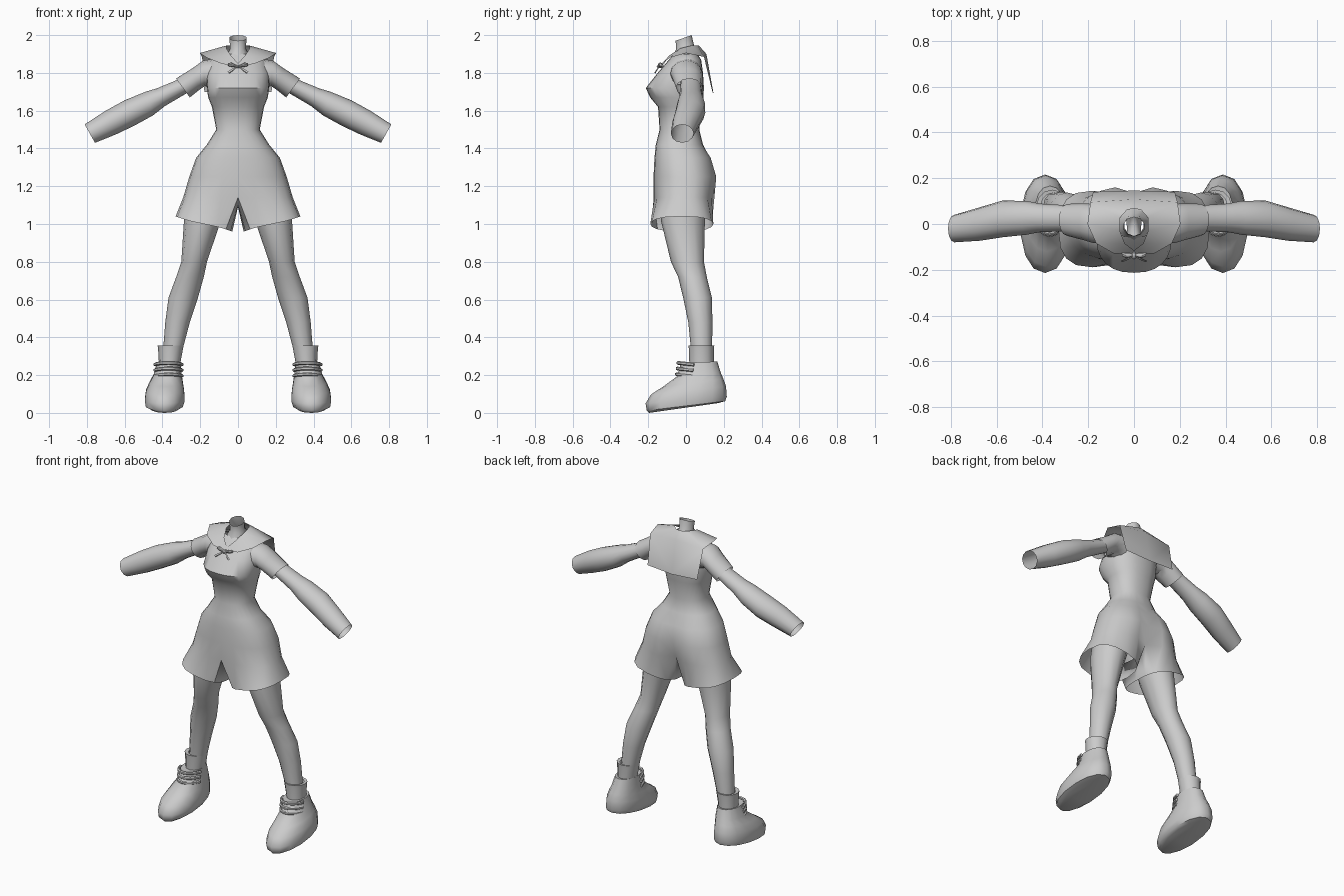
import bpy, bmesh
from math import sin, cos, pi, radians
from mathutils import Vector as V


def finish(name, bm, mirror=False, angle=40):
    bmesh.ops.remove_doubles(bm, verts=bm.verts, dist=0.0005)
    bmesh.ops.recalc_face_normals(bm, faces=bm.faces)
    me = bpy.data.meshes.new(name)
    bm.to_mesh(me)
    bm.free()
    ob = bpy.data.objects.new(name, me)
    bpy.context.collection.objects.link(ob)
    if mirror:
        m = ob.modifiers.new("mirror", 'MIRROR')
        m.use_clip = True
    bpy.ops.object.select_all(action='DESELECT')
    ob.select_set(True)
    bpy.context.view_layer.objects.active = ob
    bpy.ops.object.shade_smooth_by_angle(angle=radians(angle))
    return ob


def spow(v, e):
    return abs(v) ** e * (1 if v > 0 else -1)


def bridge(bm, a, b, closed=True):
    n = len(a)
    for i in range(n if closed else n - 1):
        j = (i + 1) % n
        bm.faces.new((a[i], a[j], b[j], b[i]))


def loft(name, rings, n=12, e=1.0, mirror=True, caps=(False, False), angle=40):
    """Each ring: two opposite points and the half-axis vector across them."""
    bm = bmesh.new()
    rows = []
    for p, q, side in rings:
        p, q, s = V(p), V(q), V(side)
        c, a = (p + q) / 2, (p - q) / 2
        rows.append([bm.verts.new(c + a * spow(cos(2 * pi * i / n), e)
                                  + s * spow(sin(2 * pi * i / n), e)) for i in range(n)])
    for a, b in zip(rows, rows[1:]):
        bridge(bm, a, b)
    for use, row in zip(caps, (rows[0], rows[-1])):
        if use:
            bm.faces.new(row)
    return finish(name, bm, mirror, angle)


# romper: half body rows (z, front y, back y, half width, rear cleft), then a shorts leg
body = [(1.90, -.06, .06, .08, 0), (1.87, -.09, .08, .145, 0), (1.80, -.15, .09, .168, 0),
        (1.72, -.213, .095, .165, 0), (1.67, -.19, .092, .158, 0), (1.62, -.148, .085, .138, 0),
        (1.50, -.14, .07, .115, 0), (1.42, -.16, .09, .165, 0), (1.35, -.167, .135, .222, .01),
        (1.25, -.172, .165, .258, .03), (1.14, -.172, .155, .29, .05)]
bm = bmesh.new()
rows = []
for z, yf, yb, hw, cleft in body:
    row = []
    for i in range(13):
        t = pi * i / 12
        y = (yf + yb) / 2 - (yb - yf) / 2 * spow(cos(t), .85)
        x = hw * spow(sin(t), .85) if 0 < i < 12 else 0
        row.append(bm.verts.new((x, y - (cleft if i == 12 else 0), z)))
    rows.append(row)
for a, b in zip(rows, rows[1:]):
    bridge(bm, a, b, closed=False)
crotch = [bm.verts.new((0, y, z)) for y, z in ((.06, 1.1), (-.02, 1.09), (-.10, 1.1))]
hem = []
for i in range(16):
    t = (i - 6) * pi / 8
    hem.append(bm.verts.new((.18 + .15 * spow(cos(t), .75),
                             -.022 + .167 * spow(sin(t), .75), 1.0 + .04 * cos(t))))
bridge(bm, rows[-1] + crotch, hem)
finish("romper", bm, True, 50)

# neck, open at the top
loft("neck", [((0, -.08, 1.87), (0, .07, 1.89), (.07, 0, 0)),
              ((0, -.052, 1.925), (0, .045, 1.935), (.043, 0, 0)),
              ((0, -.055, 1.97), (0, .03, 2.0), (.048, 0, 0))], n=10, mirror=False)

# sailor collar: neckline, outer edge, and the square back flap
inner = [(0, -.115, 1.85), (.04, -.085, 1.895), (.062, -.03, 1.93),
         (.06, .03, 1.945), (.03, .062, 1.945), (0, .068, 1.945)]
outer = [(0, -.135, 1.83), (.09, -.128, 1.85), (.165, -.085, 1.88),
         (.203, .0, 1.905), (.19, .095, 1.885), (0, .108, 1.90)]
flap = [(.178, .14, 1.70), (0, .146, 1.69)]
bm = bmesh.new()
ri, ro, rf = [[bm.verts.new(p) for p in r] for r in (inner, outer, flap)]
bridge(bm, ri, ro, closed=False)
bridge(bm, ro[4:], rf, closed=False)
finish("sailor_collar", bm, True)

# bow: knot, loops and tails
loft("bow_knot", [((0, -.15, 1.842), (0, -.12, 1.842), (.006, 0, 0)),
                  ((0, -.155, 1.835), (0, -.115, 1.835), (.013, 0, 0)),
                  ((0, -.15, 1.825), (0, -.12, 1.825), (.006, 0, 0))],
     n=8, mirror=False, caps=(True, True))
loft("bow_loop", [((.006, -.135, 1.839), (.006, -.135, 1.829), (0, .008, 0)),
                  ((.035, -.137, 1.855), (.035, -.137, 1.832), (0, .012, 0)),
                  ((.052, -.132, 1.852), (.052, -.132, 1.836), (0, .008, 0))],
     n=8, caps=(True, True))
loft("bow_tail", [((.002, -.14, 1.834), (.010, -.14, 1.834), (0, .003, 0)),
                  ((.022, -.153, 1.815), (.034, -.153, 1.82), (0, .003, 0)),
                  ((.046, -.163, 1.797), (.056, -.163, 1.807), (0, .003, 0))],
     n=6, caps=(True, True))

# sleeves and arms (top point, bottom point, half depth along y)
loft("sleeve", [((.10, 0, 1.88), (.12, .0, 1.71), (0, .085, 0)),
                ((.185, .0, 1.865), (.175, .005, 1.73), (0, .085, 0)),
                ((.24, .01, 1.825), (.205, .01, 1.71), (0, .08, 0)),
                ((.328, .018, 1.77), (.255, .018, 1.67), (0, .07, 0))])
loft("arm", [((.20, .02, 1.82), (.16, .02, 1.75), (0, .055, 0)),
             ((.285, .025, 1.778), (.25, .025, 1.705), (0, .055, 0)),
             ((.43, .027, 1.718), (.386, .027, 1.625), (0, .062, 0)),
             ((.49, .027, 1.70), (.45, .027, 1.575), (0, .074, 0)),
             ((.60, .022, 1.655), (.55, .022, 1.52), (0, .08, 0)),
             ((.70, .0, 1.60), (.645, .0, 1.475), (0, .073, 0)),
             ((.812, -.02, 1.527), (.757, -.02, 1.43), (0, .06, 0))])


def upright(x, yf, yb, z, hw, zb=None):
    """Ring from a front point to a back point."""
    return ((x, yf, z), (x, yb, z if zb is None else zb), (hw, 0, 0))


# legs
loft("leg", [upright(.165, -.13, .11, 1.13, .11), upright(.188, -.133, .10, 1.02, .098),
             upright(.232, -.08, .095, .80, .068), upright(.254, -.042, .11, .72, .073),
             upright(.29, -.015, .137, .61, .078), upright(.32, .012, .14, .48, .065),
             upright(.344, .026, .138, .34, .052)])

# socks
loft("sock", [upright(.355, .035, .135, .355, .05), upright(.357, .013, .15, .358, .069),
              upright(.357, .015, .148, .34, .066), upright(.363, .018, .147, .25, .055)])

# shoes: soles slope from toe to heel
loft("shoe", [upright(.388, -.195, .17, .0, .075, .052), upright(.39, -.208, .207, .012, .10, .062),
              upright(.388, -.214, .216, .05, .108, .085), upright(.386, -.185, .212, .098, .103, .14),
              upright(.38, -.12, .198, .14, .09, .18), upright(.372, -.045, .183, .195, .075, .215),
              upright(.367, -.028, .166, .265, .063, .272), upright(.365, .015, .145, .262, .05, .268)],
     n=14, e=.92, caps=(True, True), angle=50)

# shoe laces: flat straps wrapped round the instep
for k, (z, yc) in enumerate(((.205, .065), (.235, .068), (.265, .072))):
    strap = []
    for i in range(9):
        t = radians(195 + 150 * i / 8)
        d = V((cos(t), sin(t), 0))
        c = V((.368 + .074 * d.x, yc + .115 * d.y, z - .012 * d.y - .012))
        strap.append((c + V((0, 0, .010)), c - V((0, 0, .010)), d * .008))
    loft("shoe_lace_%d" % (k + 1), strap, n=6, caps=(True, True))
